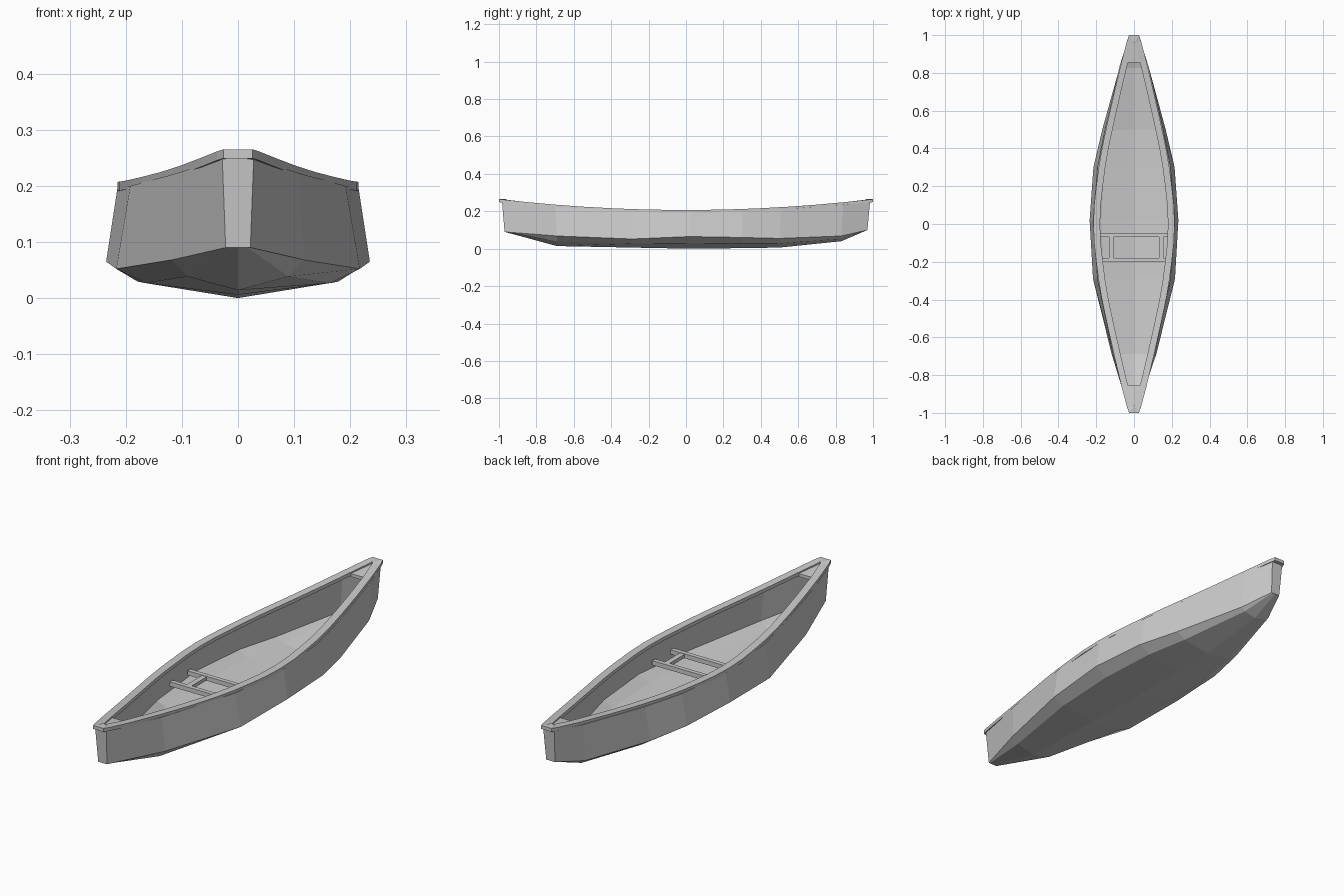
import bpy, bmesh

if "Cube" in bpy.data.objects:
    bpy.data.objects.remove(bpy.data.objects["Cube"])

def sheer(y):
    return 0.207 + 0.058 * y * y

def finish(name, bm):
    bmesh.ops.remove_doubles(bm, verts=bm.verts, dist=0.0005)
    bmesh.ops.recalc_face_normals(bm, faces=bm.faces)
    me = bpy.data.meshes.new(name)
    bm.to_mesh(me)
    bm.free()
    ob = bpy.data.objects.new(name, me)
    bpy.context.collection.objects.link(ob)
    return ob

def box(name, x0, x1, y0, y1, z0, z1):
    bm = bmesh.new()
    bmesh.ops.create_cube(bm, size=1)
    for v in bm.verts:
        v.co.x = x0 if v.co.x < 0 else x1
        v.co.y = y0 if v.co.y < 0 else y1
        v.co.z = z0 if v.co.z < 0 else z1
    return finish(name, bm)

# Hull: faceted cross-sections lofted from bow to stern
# y, top half width, chine half width, chine z, keel z
stations = [(-0.97, 0.028, 0.022, 0.09, 0.09),
            (-0.69, 0.108, 0.118, 0.068, 0.014),
            (-0.29, 0.192, 0.217, 0.052, 0.006),
            (0.02, 0.215, 0.235, 0.065, 0.0),
            (0.30, 0.192, 0.215, 0.06, 0.003),
            (0.50, 0.152, 0.168, 0.055, 0.006),
            (0.83, 0.075, 0.076, 0.068, 0.04),
            (0.97, 0.028, 0.022, 0.10, 0.10)]
bm = bmesh.new()
rings = []
for y, top, chine, cz, kz in stations:
    ty = y * 1.014
    half = [(top, ty, sheer(y) - 0.012), (chine, y, cz),
            (chine * 0.76, y, kz + (cz - kz) * 0.45)]
    pts = [(-a, b, c) for a, b, c in half] + [(0, y, kz)] + half[::-1]
    rings.append([bm.verts.new(p) for p in pts])
for a, b in zip(rings, rings[1:]):
    for i in range(6):
        bm.faces.new((a[i], a[i + 1], b[i + 1], b[i]))
for r in (rings[0], rings[-1]):
    bm.faces.new((r[0], r[1], r[5], r[6]))
    bm.faces.new(r[1:6])
hull = finish("hull", bm)
shell = hull.modifiers.new("shell", 'SOLIDIFY')
shell.thickness = 0.014
shell.offset = -1

# Gunwale: one continuous rim following the sheer
plan = [(0, 0.215), (0.1, 0.211), (0.2, 0.200), (0.3, 0.187), (0.4, 0.170),
        (0.55, 0.138), (0.7, 0.104), (0.86, 0.066), (0.97, 0.037), (1.0, 0.026)]
right = [(w, -y) for y, w in plan[:0:-1]] + [(w, y) for y, w in plan]
loop = right + [(-w, -y) for w, y in right]
bm = bmesh.new()
sections = []
for x, y in loop:
    s = 1 if x > 0 else -1
    ix = s * max(abs(x) - 0.035, 0.003)
    iy = max(-0.96, min(0.96, y))
    t = sheer(y)
    sections.append([bm.verts.new(p) for p in
                     ((x, y, t), (x, y, t - 0.016), (ix, iy, t - 0.016), (ix, iy, t))])
for i, a in enumerate(sections):
    b = sections[(i + 1) % len(sections)]
    for j in range(4):
        k = (j + 1) % 4
        bm.faces.new((a[j], a[k], b[k], b[j]))
finish("gunwale", bm)

# Small triangular decks at both ends, just below the rim
for s, name in ((-1, "bow_deck"), (1, "stern_deck")):
    bm = bmesh.new()
    outline = [(-0.042, 0.855), (0.042, 0.855), (0.012, 0.965), (-0.012, 0.965)]
    face = bm.faces.new([bm.verts.new((x, s * y, sheer(y) - 0.021)) for x, y in outline])
    new = bmesh.ops.extrude_face_region(bm, geom=[face])["geom"]
    bmesh.ops.translate(bm, vec=(0, 0, 0.015),
                        verts=[v for v in new if isinstance(v, bmesh.types.BMVert)])
    finish(name, bm)

# Open seat frame: two cross bars and two side rails
for name, y in (("seat_rear_bar", -0.06), ("seat_front_bar", -0.19)):
    box(name, -0.205, 0.205, y - 0.01, y + 0.01, 0.09, 0.11)
for name, x in (("seat_left_rail", -0.12), ("seat_right_rail", 0.145)):
    box(name, x - 0.012, x + 0.012, -0.182, -0.068, 0.092, 0.108)
